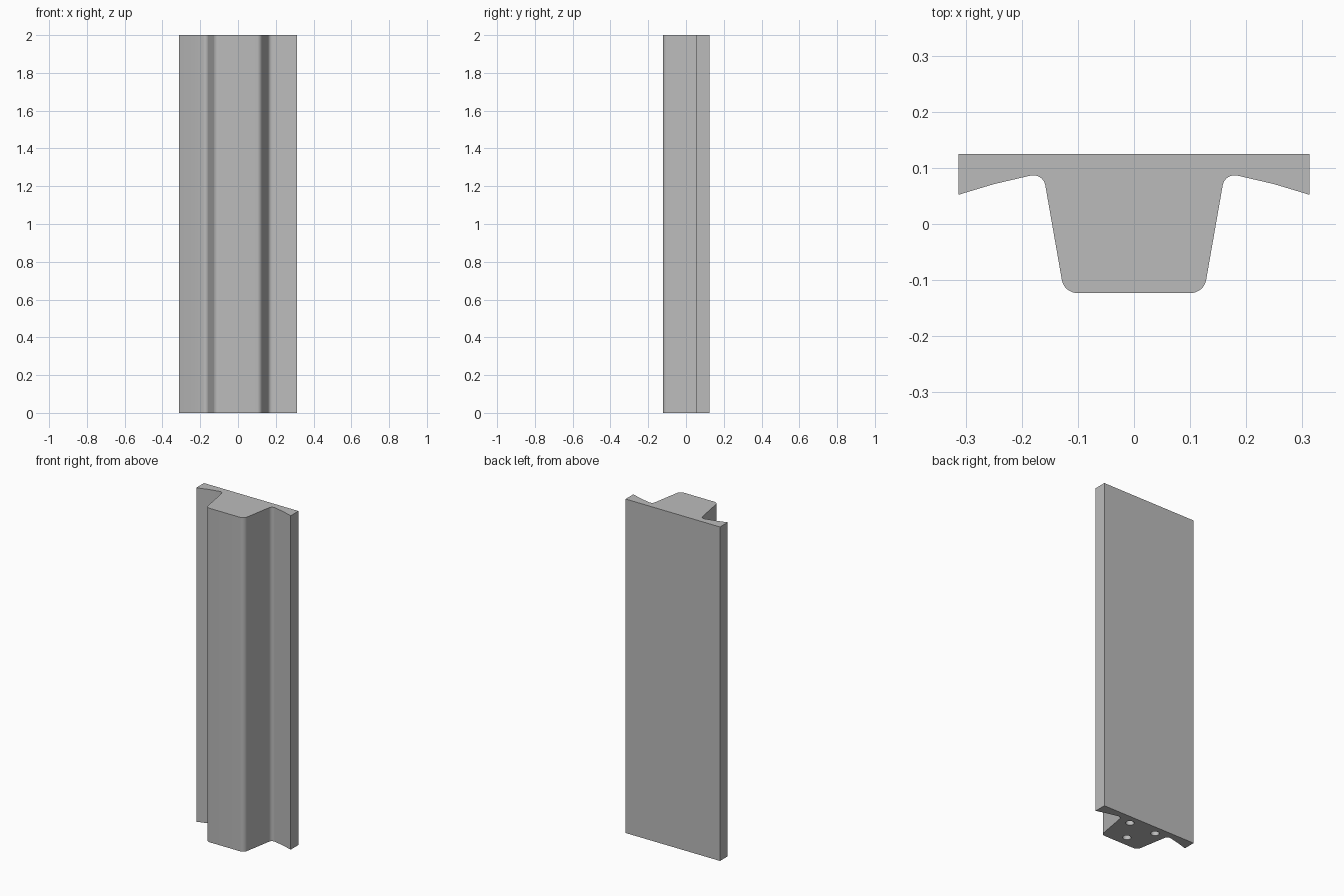
import bpy
import bmesh

default_cube = bpy.data.objects.get("Cube")
if default_cube:
    bpy.data.objects.remove(default_cube, do_unlink=True)

HEIGHT = 2.0
HOLE_RADIUS = 0.023
HOLE_DEPTH = 0.2

# Single plain material
grey = bpy.data.materials.new("light_grey")
grey.use_nodes = True
grey_value = (0.5, 0.5, 0.5, 1)
grey.diffuse_color = grey_value
grey.node_tree.nodes["Principled BSDF"].inputs["Base Color"].default_value = grey_value


def add_object(name, bm):
    mesh = bpy.data.meshes.new(name)
    bm.to_mesh(mesh)
    bm.free()
    mesh.materials.append(grey)
    obj = bpy.data.objects.new(name, mesh)
    bpy.context.collection.objects.link(obj)
    return obj


# T-shaped section, right half mirrored: flange, tapering underside, web
half = [(0.313, 0.125), (0.313, 0.052), (0.25, 0.071), (0.162, 0.0915), (0.1245, -0.123)]
rounded_x = {0.162, 0.1245}
section = half + [(-x, y) for x, y in reversed(half)]

bm = bmesh.new()
base = bm.faces.new([bm.verts.new((x, y, 0)) for x, y in section])
extruded = bmesh.ops.extrude_face_region(bm, geom=[base])
top = [v for v in extruded["geom"] if isinstance(v, bmesh.types.BMVert)]
bmesh.ops.translate(bm, verts=top, vec=(0, 0, HEIGHT))

# Round the inner corners and the web corners along the full length
upright = [e for e in bm.edges
           if abs(e.verts[0].co.z - e.verts[1].co.z) > 1
           and any(abs(abs(e.verts[0].co.x) - x) < 1e-4 for x in rounded_x)]
bmesh.ops.bevel(bm, geom=upright, offset=0.023, offset_type='OFFSET',
                segments=8, profile=0.5, affect='EDGES')
bmesh.ops.recalc_face_normals(bm, faces=bm.faces)
rail = add_object("profile_rail", bm)

# Three blind screw holes in the lower end
bm = bmesh.new()
for x, y in [(-0.088, 0.07), (0.088, 0.07), (0, -0.06)]:
    made = bmesh.ops.create_cone(bm, cap_ends=True, segments=32, radius1=HOLE_RADIUS,
                                 radius2=HOLE_RADIUS, depth=2 * HOLE_DEPTH)
    bmesh.ops.translate(bm, verts=made["verts"], vec=(x, y, 0))
cutter = add_object("screw_hole_cutter", bm)
cutter.hide_render = True

bpy.ops.object.select_all(action='DESELECT')
rail.select_set(True)
bpy.context.view_layer.objects.active = rail
holes = rail.modifiers.new("screw_holes", 'BOOLEAN')
holes.operation = 'DIFFERENCE'
holes.solver = 'EXACT'
holes.object = cutter
bpy.ops.object.modifier_apply(modifier=holes.name)
bpy.data.objects.remove(cutter, do_unlink=True)
bpy.ops.object.shade_smooth_by_angle(angle=0.5)
